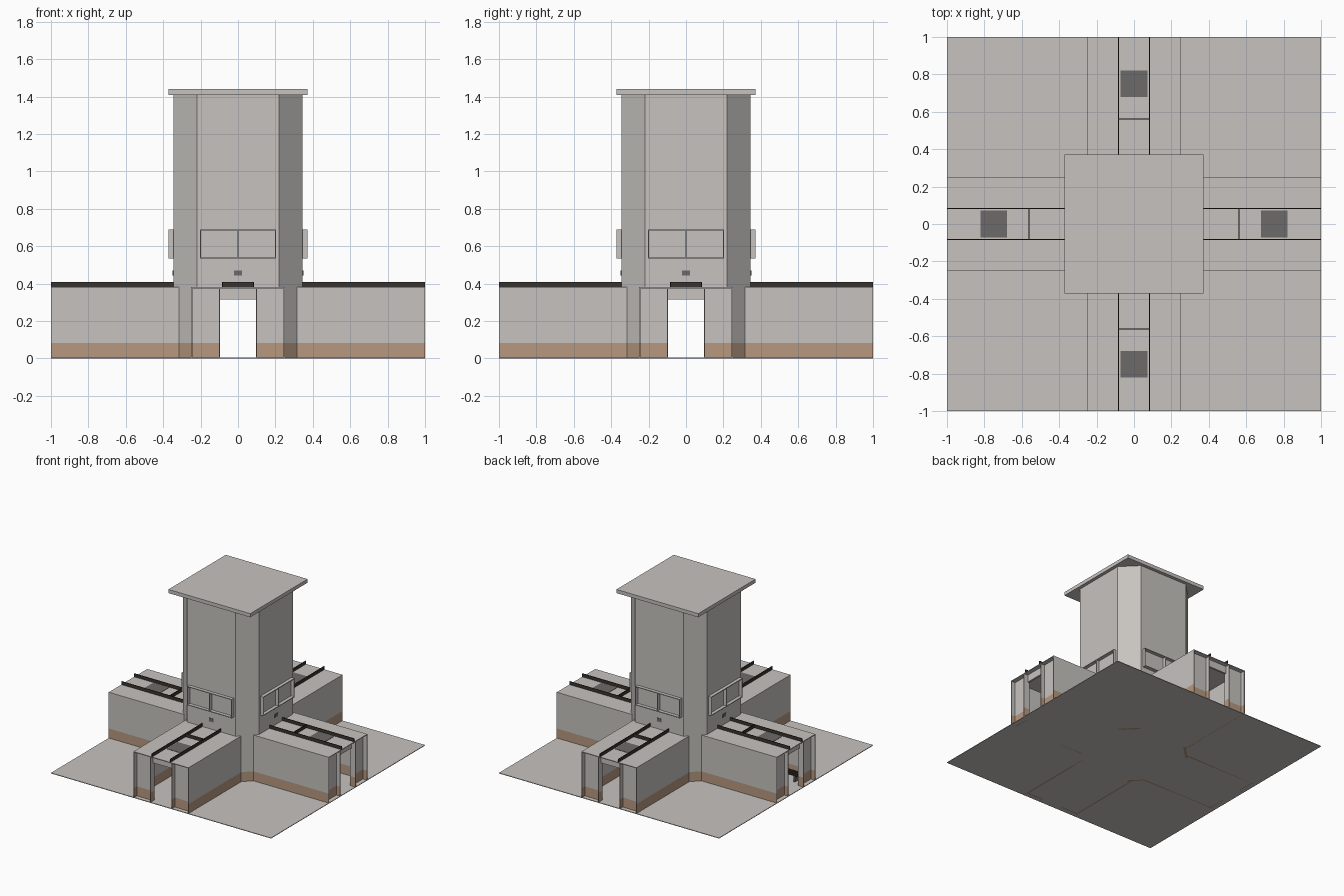
import bpy, bmesh, math
from mathutils import Matrix

if "Cube" in bpy.data.objects:
    bpy.data.objects.remove(bpy.data.objects["Cube"])


def material(name, rgb):
    m = bpy.data.materials.new(name)
    m.diffuse_color = (*rgb, 1)
    m.use_nodes = True
    m.node_tree.nodes["Principled BSDF"].inputs["Base Color"].default_value = m.diffuse_color
    return m


GREY = material("light grey concrete", (0.57, 0.545, 0.52))
BROWN = material("tan base band", (0.47, 0.315, 0.215))
DARK = material("dark brown trim", (0.042, 0.033, 0.027))
SLATE = material("slate grey", (0.15, 0.145, 0.14))
BAND = 0.083
H = 0.381


def finish(bm, name, mat, turn=0):
    bmesh.ops.recalc_face_normals(bm, faces=bm.faces)
    bm.transform(Matrix.Rotation(turn * math.pi / 2, 4, 'Z'))
    me = bpy.data.meshes.new(name)
    bm.to_mesh(me)
    bm.free()
    ob = bpy.data.objects.new(name, me)
    me.materials.append(mat)
    bpy.context.collection.objects.link(ob)
    return ob


def box(name, x, y, z, mat, turn=0):
    bm = bmesh.new()
    size = (x[1] - x[0], y[1] - y[0], z[1] - z[0])
    mid = (sum(x) / 2, sum(y) / 2, sum(z) / 2)
    bmesh.ops.create_cube(bm, size=1, matrix=Matrix.Translation(mid) @ Matrix.Diagonal((*size, 1)))
    return finish(bm, name, mat, turn)


def wall(name, x, y, top, turn):
    # wall with a tan band along its foot
    box(name + "_base", x, y, (0, BAND), BROWN, turn)
    box(name, x, y, (BAND, top), GREY, turn)


def corner_wall(name, z, mat, turn):
    # chamfered tower corner
    bm = bmesh.new()
    pts = [(0.22, -0.345), (0.345, -0.22), (0.325, -0.212), (0.212, -0.325)]
    f = bm.faces.new([bm.verts.new((px, py, z[0])) for px, py in pts])
    ext = bmesh.ops.extrude_face_region(bm, geom=[f])
    bmesh.ops.translate(bm, vec=(0, 0, z[1] - z[0]),
                        verts=[v for v in ext["geom"] if isinstance(v, bmesh.types.BMVert)])
    finish(bm, name, mat, turn)


# ground slab and tower cap
box("ground_slab", (-1, 1), (-1, 1), (0, 0.005), GREY)
box("tower_roof", (-0.372, 0.372), (-0.372, 0.372), (1.41, 1.44), GREY)
box("hall_ceiling", (-0.25, 0.25), (-0.25, 0.25), (0.375, H), GREY)

for t in range(4):
    # tower shell
    corner_wall("tower_corner_base", (0, BAND), BROWN, t)
    corner_wall("tower_corner", (BAND, 1.41), GREY, t)
    box("tower_face", (-0.22, 0.22), (-0.345, -0.325), (0.375, 1.41), GREY, t)

    # wing walls, end doorway and roof
    for s in (-1, 1):
        side = sorted((s * 0.25, s * 0.235))
        wall("wing_side_wall", side, (-0.965, -0.312), 0.376, t)
        wall("wing_end_wall", sorted((s * 0.095, s * 0.25)), (-0.965, -0.95), 0.376, t)
        wall("door_fin", sorted((s * 0.095, s * 0.101)), (-1, -0.965), 0.376, t)
        wall("corner_fin", sorted((s * 0.244, s * 0.25)), (-1, -0.965), 0.376, t)
        # roof rails
        box("roof_rail", sorted((s * 0.081, s * 0.086)), (-1, -0.345), (0.38, 0.408), DARK, t)
        # sign box sides
        box("sign_side", sorted((s * 0.197, s * 0.203)), (-0.372, -0.345), (0.535, 0.69), GREY, t)
    box("door_lintel", (-0.095, 0.095), (-0.965, -0.95), (0.315, 0.376), GREY, t)
    box("wing_roof", (-0.25, 0.25), (-1, -0.315), (0.375, H), GREY, t)

    # roof hatch and cross rail
    box("cross_rail", (-0.083, 0.083), (-0.565, -0.56), (0.38, 0.408), DARK, t)
    box("roof_hatch", (-0.072, 0.072), (-0.822, -0.678), (0.378, 0.3835), SLATE, t)

    # shallow recessed sign box and small lamp plate
    box("sign_top", (-0.203, 0.203), (-0.372, -0.345), (0.684, 0.69), GREY, t)
    box("sign_bottom", (-0.203, 0.203), (-0.372, -0.345), (0.535, 0.541), GREY, t)
    box("sign_divider", (-0.003, 0.003), (-0.372, -0.345), (0.541, 0.684), GREY, t)
    box("lamp_plate", (-0.021, 0.021), (-0.349, -0.345), (0.443, 0.47), SLATE, t)

# slatted bench inside the left wing
for i in range(3):
    y0 = -0.2 + i * 0.028
    box("bench_slat", (-0.92, -0.7), (y0, y0 + 0.018), (0.055, 0.063), DARK)
for bx in (-0.9, -0.73):
    box("bench_leg", (bx, bx + 0.012), (-0.195, -0.13), (0.005, 0.055), SLATE)
